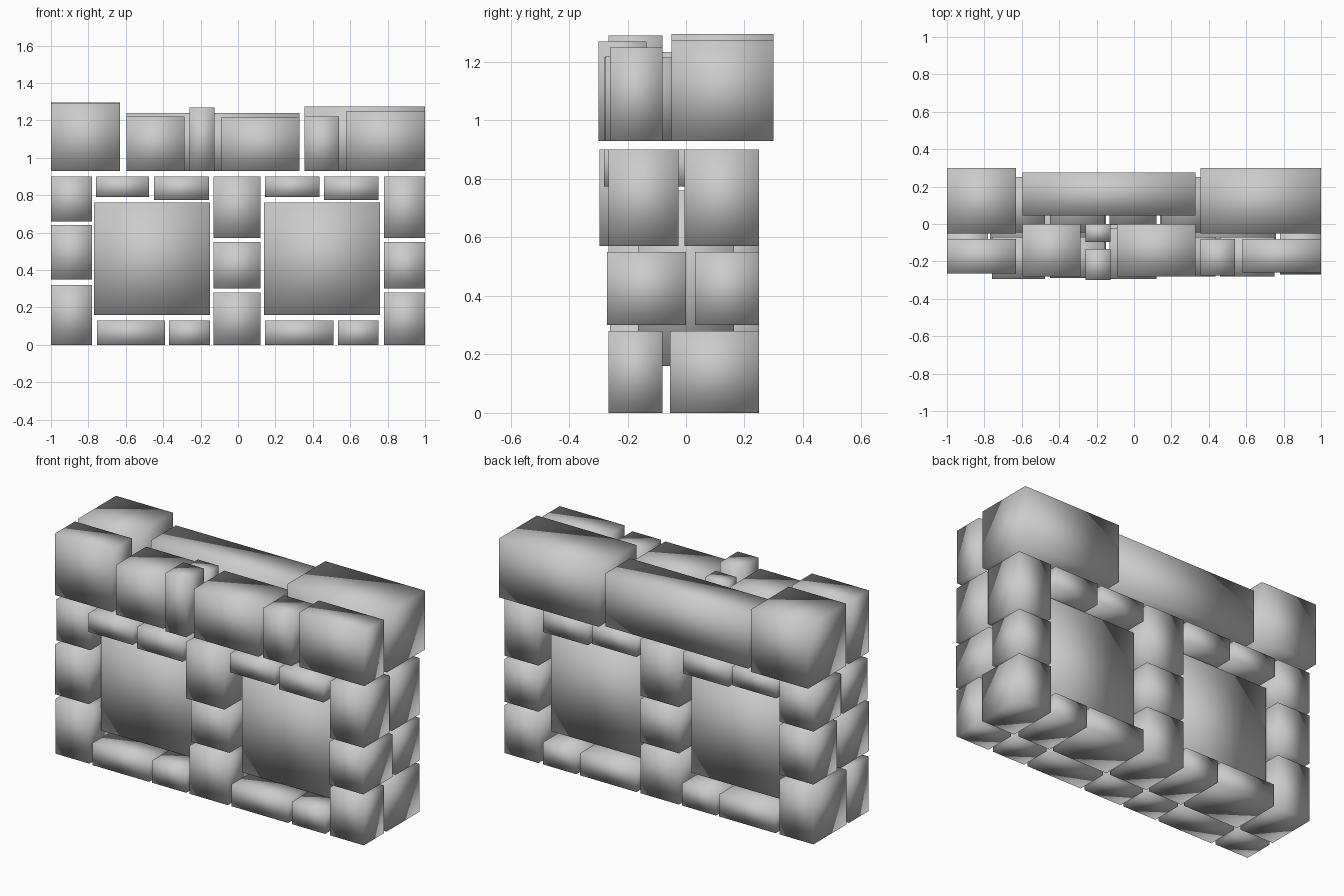
import bpy

if "Cube" in bpy.data.objects:
    bpy.data.objects.remove(bpy.data.objects["Cube"])


def block(name, x, y, z):
    """Box between the given (min, max) ranges, with soft shading."""
    bpy.ops.mesh.primitive_cube_add(size=1, location=[(a + b) / 2 for a, b in (x, y, z)])
    ob = bpy.context.object
    ob.name = name
    ob.scale = [b - a for a, b in (x, y, z)]
    bpy.ops.object.transform_apply(location=False, rotation=False, scale=True)
    bpy.ops.object.shade_smooth()


def stone_pair(name, x, z, front, gap, back=0.25):
    """Front and back stones with a mortar gap between them."""
    block(name + "_front", x, (front, gap[0]), z)
    block(name + "_back", x, (gap[1], back), z)


# Three stacked columns
low, mid, high = (-0.08, -0.055), (0, 0.03), (-0.025, -0.005)
rows = [(0, 0.28), (0.3, 0.55), (0.57, 0.9)]
left_rows = [(0, 0.32), (0.35, 0.64), (0.66, 0.9)]
columns = [
    ("left_column", (-1, -0.78), left_rows, (-0.26, -0.265, -0.25)),
    ("middle_column", (-0.13, 0.12), rows, (-0.265, -0.25, -0.295)),
    ("right_column", (0.78, 1), rows, (-0.265, -0.27, -0.265)),
]
for name, x, zs, fronts in columns:
    for z, front, gap in zip(zs, fronts, (low, mid, high)):
        stone_pair(name, x, z, front, gap)

# Recessed panels
for x in ((-0.77, -0.15), (0.14, 0.76)):
    block("recessed_panel", x, (-0.165, 0.165), (0.16, 0.76))

# Sill stones under the panels
for x in ((-0.755, -0.39), (-0.37, -0.15), (0.145, 0.51), (0.535, 0.75)):
    stone_pair("sill_stone", x, (0, 0.13), -0.265, low)

# Lintel stones over the panels
lintels = [((-0.76, -0.475), 0.79, -0.295), ((-0.45, -0.155), 0.775, -0.29),
           ((0.145, 0.435), 0.79, -0.28), ((0.46, 0.75), 0.775, -0.28)]
for x, bottom, front in lintels:
    stone_pair("lintel_stone", x, (bottom, 0.9), front, (-0.07, -0.045))

# Uneven capping stones: x range, y range, top
caps = [
    ((-1, -0.63), (-0.05, 0.3), 1.295),
    ((-0.595, 0.33), (0.045, 0.275), 1.24),
    ((0.355, 1), (-0.05, 0.3), 1.275),
    ((-1, -0.63), (-0.265, -0.08), 1.29),
    ((-0.595, -0.285), (-0.28, 0), 1.22),
    ((-0.26, -0.125), (-0.3, -0.135), 1.27),
    ((-0.26, -0.125), (-0.095, 0), 1.235),
    ((-0.09, 0.33), (-0.28, 0), 1.215),
    ((0.355, 0.54), (-0.275, -0.08), 1.22),
    ((0.58, 1), (-0.26, -0.08), 1.25),
]
for x, y, top in caps:
    block("cap_stone", x, y, (0.93, top))
